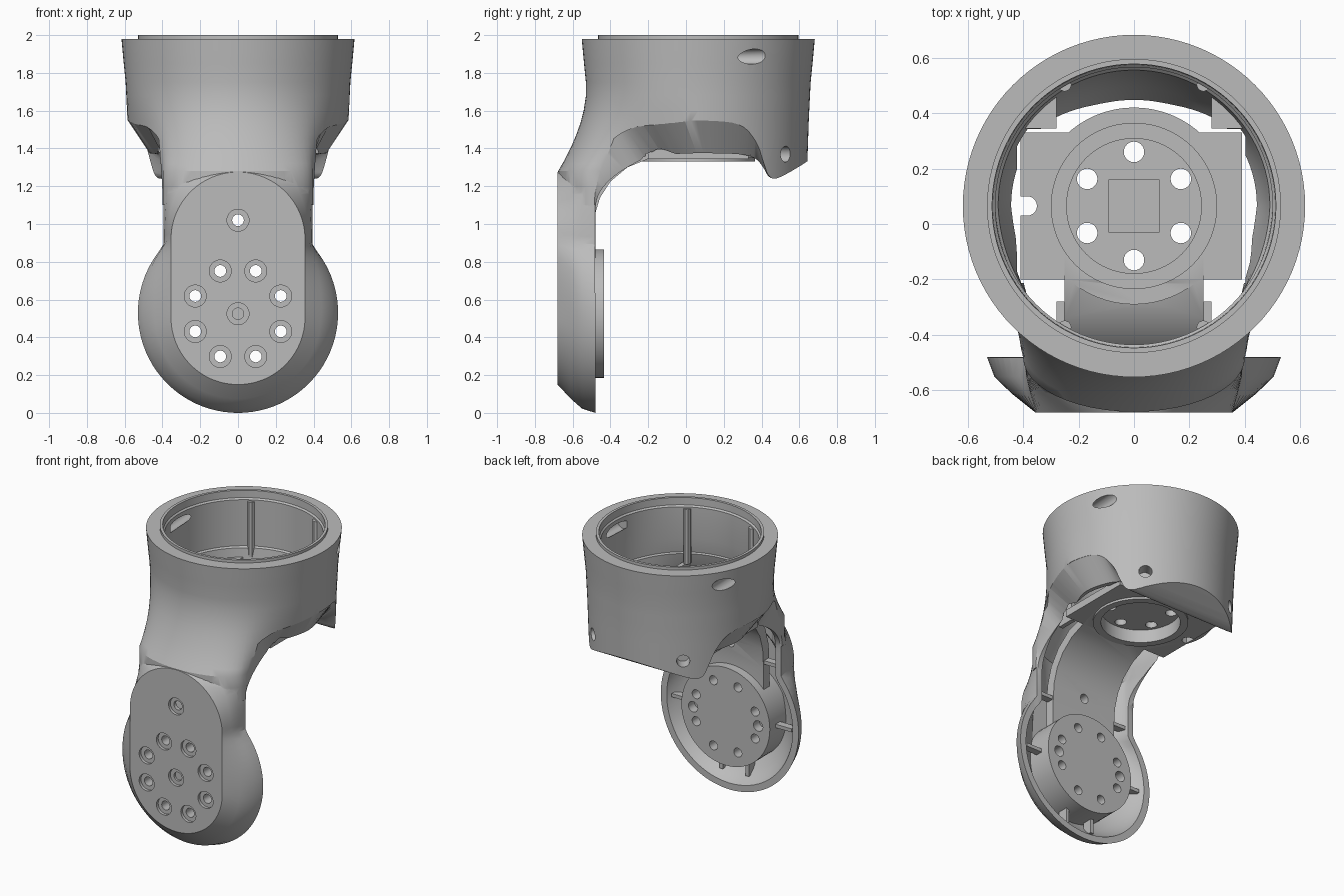
import bpy, bmesh, math
from mathutils import Vector, Matrix

if "Cube" in bpy.data.objects:
    bpy.data.objects.remove(bpy.data.objects["Cube"])

CY = 0.065   # centre of the round socket in y
DZ = 0.525   # centre height of the lower joint

grey = bpy.data.materials.new("plain grey")
grey.use_nodes = True
grey.diffuse_color = (0.5, 0.5, 0.5, 1)
grey.node_tree.nodes["Principled BSDF"].inputs["Base Color"].default_value = (0.5, 0.5, 0.5, 1)


def finish(name, bm):
    bmesh.ops.recalc_face_normals(bm, faces=bm.faces)
    me = bpy.data.meshes.new(name)
    bm.to_mesh(me)
    bm.free()
    me.materials.append(grey)
    ob = bpy.data.objects.new(name, me)
    bpy.context.collection.objects.link(ob)
    return ob


def loft(name, rings):
    bm = bmesh.new()
    rows = [[bm.verts.new(p) for p in ring] for ring in rings]
    n = len(rows[0])
    for a, b in zip(rows, rows[1:]):
        for i in range(n):
            j = (i + 1) % n
            bm.faces.new((a[i], a[j], b[j], b[i]))
    bm.faces.new(rows[0])
    bm.faces.new(rows[-1])
    return finish(name, bm)


def rod(name, p, q, r, seg=64):
    p, q = Vector(p), Vector(q)
    d = q - p
    bm = bmesh.new()
    turn = d.to_track_quat('Z', 'Y').to_matrix().to_4x4()
    bmesh.ops.create_cone(bm, cap_ends=True, segments=seg, radius1=r, radius2=r, depth=d.length,
                          matrix=Matrix.Translation((p + q) / 2) @ turn)
    return finish(name, bm)


def box(name, lo, hi):
    lo, hi = Vector(lo), Vector(hi)
    bm = bmesh.new()
    bmesh.ops.create_cube(bm, size=1, matrix=Matrix.Translation((lo + hi) / 2)
                          @ Matrix.Diagonal((*(hi - lo), 1)))
    return finish(name, bm)


def combine(ob, other, op='DIFFERENCE'):
    mod = ob.modifiers.new("shape", 'BOOLEAN')
    mod.operation, mod.solver, mod.object = op, 'EXACT', other
    bpy.context.view_layer.objects.active = ob
    bpy.ops.object.modifier_apply(modifier=mod.name)
    bpy.data.objects.remove(other)


def lerp(a, b, t):
    return a + (b - a) * t


def table(z, rows):
    for (z0, v0), (z1, v1) in zip(rows, rows[1:]):
        if z >= z1:
            return lerp(v0, v1, min(1, max(0, (z0 - z) / (z0 - z1))))
    return rows[-1][1]


# Rounds an open outline by cutting its corners
def soften(pts):
    mid = [tuple(lerp(u, v, k) for u, v in zip(a, b))
           for a, b in zip(pts, pts[1:]) for k in (0.25, 0.75)]
    return [pts[0]] + mid + [pts[-1]]


# Horizontal section: a circle that morphs at the front into the neck of the arm
def section(z, r, neck, strip, depth):
    t = min(1, max(0, (1.72 - z) / 0.44)) ** 1.6
    pts = []
    for i in range(96):
        a = 2 * math.pi * i / 96
        x, y = r * math.cos(a), CY + r * math.sin(a)
        if math.sin(a) < -1e-6:
            side = 1 if x >= 0 else -1
            u = 1 - abs(a - 1.5 * math.pi) / (math.pi / 2)
            if u < 0.35:
                tx, ty = lerp(r, neck[0], u / 0.35), lerp(CY, neck[1], u / 0.35)
            elif u < 0.5:
                k = (u - 0.35) / 0.15
                tx, ty = lerp(neck[0], strip[0], k), lerp(neck[1], strip[1], k)
            else:
                k = (u - 0.5) * math.pi
                tx, ty = strip[0] * math.cos(k), strip[1] - depth * math.sin(k)
            x, y = lerp(x, side * tx, t), lerp(y, ty, t)
        pts.append((x, y, z))
    return pts


# Lower arm: capsule on the front, disc with a straight strip at the back
def arm(name, w, z0, z1, R, strip, top, steps):
    rings = []
    for y, k in steps:
        half = []
        for i in range(49):
            s = (1 - math.cos(math.pi * i / 48)) / 2
            zf = lerp(z0, z1, s)
            d = max(0, z0 + w - zf, zf - z1 + w)
            xf = math.sqrt(max(0, w * w - d * d))
            zb = lerp(DZ + 0.005 - R, top, s)
            xb = math.sqrt(max(0, R * R - (zb - DZ - 0.005) ** 2))
            if zb > DZ:
                xb = max(xb, strip)
            half.append((max(0.01, lerp(xf, xb, k)), y, lerp(zf, zb, k)))
        rings.append(half + [(-x, y, z) for x, y, z in reversed(half)])
    return loft(name, rings)


# Outer shell
outer_r = [(1.98, 0.617), (1.85, 0.605), (1.75, 0.595), (1.55, 0.585), (1.1, 0.57)]
levels = [1.98, 1.92, 1.85, 1.75, 1.68, 1.6, 1.54, 1.48, 1.42, 1.37, 1.32, 1.28, 1.2, 1.1]
shell = loft("outer_shell", [section(z, table(z, outer_r), (0.43, -0.35), (0.40, -0.48), 0.197)
                             for z in levels])
combine(shell, arm("arm", 0.355, 0.15, 1.275, 0.53, 0.395, 1.29,
                   [(-0.68, 0), (-0.61, 0.5), (-0.55, 0.85), (-0.48, 1), (-0.45, 1)]), 'UNION')
combine(shell, rod("lip", (0, CY, 1.9), (0, CY, 2), 0.53, seg=96), 'UNION')

# Hollow inside of the socket, with clearance around the plate, and of the arm
inner_r = [(2.1, 0.515), (1.95, 0.51), (1.94, 0.50), (1.62, 0.50), (1.61, 0.49), (1.45, 0.468),
           (1.36, 0.44), (1.24, 0.38)]
levels = [2.1, 1.95, 1.94, 1.72, 1.62, 1.61, 1.54, 1.48, 1.4, 1.34, 1.28, 1.24, 0.95]
hollow = loft("hollow", [section(z, table(z, inner_r), (0.385, -0.33), (0.355, -0.47), 0.162)
                         for z in levels])
combine(hollow, box("clearance", (-0.422, -0.212, 1.21), (0.402, 0.342, 1.49)), 'UNION')
combine(shell, hollow)
combine(shell, arm("arm_hollow", 0.30, 0.2, 1.12, 0.49, 0.355, 1.12,
                   [(-0.635, 0), (-0.58, 0.5), (-0.52, 0.85), (-0.47, 1), (-0.4, 1)]))

# Arched opening with a slanted edge on both sides
outer = [(-0.48, -0.2), (-0.48, 1.0), (-0.5, 1.2), (-0.5, 1.3), (-0.43, 1.42), (-0.3, 1.51), (-0.1, 1.548),
         (0.15, 1.548), (0.3, 1.53), (0.38, 1.43), (0.41, 1.33), (0.44, 1.24), (0.5, 1.24), (0.8, 1.433), (0.8, -0.2)]
inner = [(-0.48, -0.2), (-0.48, 1.0), (-0.48, 1.12), (-0.44, 1.2), (-0.35, 1.28), (-0.2, 1.36), (0, 1.375),
         (0.15, 1.375), (0.3, 1.37), (0.37, 1.35), (0.41, 1.3), (0.44, 1.24), (0.5, 1.24), (0.8, 1.433), (0.8, -0.2)]
outer, inner = soften(soften(outer)), soften(soften(inner))
edge = [max(0.42, math.sqrt(max(0, 0.583 ** 2 - (y - CY) ** 2))) for y, z in outer]
half = [[(max(0.39, x - 0.115), y, z) for x, (y, z) in zip(edge, inner)],
        [(x, y, z) for x, (y, z) in zip(edge, outer)],
        [(0.75, y, z) for y, z in outer]]
combine(shell, loft("arch", [[(-x, y, z) for x, y, z in ring] for ring in reversed(half)] + half))

# Screw holes of the socket
for s in (-1, 1):
    combine(shell, rod("upper_screw", (s * 0.54, 0.6, 1.89), (s * 0.52, -0.05, 1.88), 0.04, seg=32))
    d = Vector((s * 0.35, 0.465, 0)).normalized()
    c = Vector((0, CY, 1.37))
    combine(shell, rod("lower_screw", c + d * 0.49, c + d * 0.8, 0.042, seg=32))

# Inner bracket: plate, bent tongue and joint disc
bracket = box("inner_bracket", (-0.41, -0.2, 1.345), (0.39, 0.33, 1.395))
combine(bracket, rod("round", (0, CY, 1.35), (0, CY, 1.40), 0.355), 'UNION')
combine(bracket, rod("boss", (0, CY, 1.33), (0, CY, 1.43), 0.30), 'UNION')
combine(bracket, rod("cap", (0, CY, 1.36), (0, CY, 1.46), 0.245), 'UNION')
low = [(-0.1, 1.35), (-0.2, 1.345), (-0.31, 1.30), (-0.4, 1.225), (-0.455, 1.14), (-0.485, 1.04), (-0.495, 0.9), (-0.495, 0.6)]
high = [(-0.56, 0.6), (-0.56, 0.9), (-0.55, 1.05), (-0.515, 1.17), (-0.445, 1.275), (-0.34, 1.36), (-0.2, 1.405), (-0.1, 1.405)]
combine(bracket, loft("tongue", [[(x, y, z) for y, z in low + high] for x in (-0.25, 0.25)]), 'UNION')
combine(bracket, rod("disc", (0, -0.64, DZ), (0, -0.435, DZ), 0.34), 'UNION')
combine(bracket, rod("recess", (0, CY, 1.2), (0, CY, 1.42), 0.25))
combine(bracket, box("pocket", (-0.09, CY - 0.095, 1.44), (0.09, CY + 0.095, 1.5)))
combine(bracket, rod("notch", (-0.385, CY, 1.2), (-0.385, CY, 1.6), 0.035, seg=24))
combine(bracket, box("slot", (-0.5, CY - 0.035, 1.2), (-0.385, CY + 0.035, 1.6)))
for i in range(6):
    a = math.pi / 2 + i * math.pi / 3
    x, y = 0.195 * math.cos(a), CY + 0.195 * math.sin(a)
    combine(bracket, rod("bolt", (x, y, 1.3), (x, y, 1.6), 0.037, seg=24))

# Bolt holes of the lower joint, countersunk from the front
spots = [(0.245 * math.cos(a), DZ + 0.245 * math.sin(a))
         for a in (math.pi / 8 + i * math.pi / 4 for i in range(8))]
for x, z in spots + [(0, 1.02)]:
    for ob in (shell, bracket):
        combine(ob, rod("bolt", (x, -0.8, z), (x, -0.3, z), 0.031, seg=24))
for x, z in spots + [(0, 1.02), (0, DZ)]:
    combine(shell, rod("counterbore", (x, -0.8, z), (x, -0.66, z), 0.058, seg=32))
combine(shell, rod("centre", (0, -0.8, DZ), (0, -0.645, DZ), 0.03, seg=24))
for s in (-1, 1):
    combine(bracket, rod("pin", (s * 0.25, -0.5, DZ), (s * 0.25, -0.3, DZ), 0.036, seg=24))

# Blocks and ribs in the socket and in the dish of the arm
parts = [shell, bracket]
for s, side in ((-1, "right"), (1, "left")):
    x = s * 0.34
    parts.append(box(side + "_back_block", (x - 0.06, 0.345, 1.42), (x + 0.06, 0.48, 1.55)))
    parts.append(box(side + "_front_block", (s * 0.265 - 0.015, -0.40, 1.4), (s * 0.265 + 0.015, -0.28, 1.55)))
    for sy in (-1, 1):
        c = Vector((s * 0.25, CY + sy * 0.437, 0))
        parts.append(rod(side + ("_back_rib" if sy > 0 else "_front_rib"),
                         c + Vector((0, 0, 1.55)), c + Vector((0, 0, 1.93)), 0.025, seg=8))
    parts.append(box(side + "_dish_rib", (s * 0.395 - 0.065, -0.55, DZ - 0.012), (s * 0.395 + 0.065, -0.5, DZ + 0.012)))
    parts.append(box(side + "_lower_rib", (s * 0.1 - 0.012, -0.6, 0.1), (s * 0.1 + 0.012, -0.53, 0.25)))
    parts.append(box(side + "_arm_rib", (s * 0.3 - 0.07, -0.55, 0.93), (s * 0.3 + 0.07, -0.5, 0.955)))

for ob in parts:
    bpy.ops.object.select_all(action='DESELECT')
    ob.select_set(True)
    bpy.context.view_layer.objects.active = ob
    bpy.ops.object.shade_smooth_by_angle(angle=math.radians(30))
